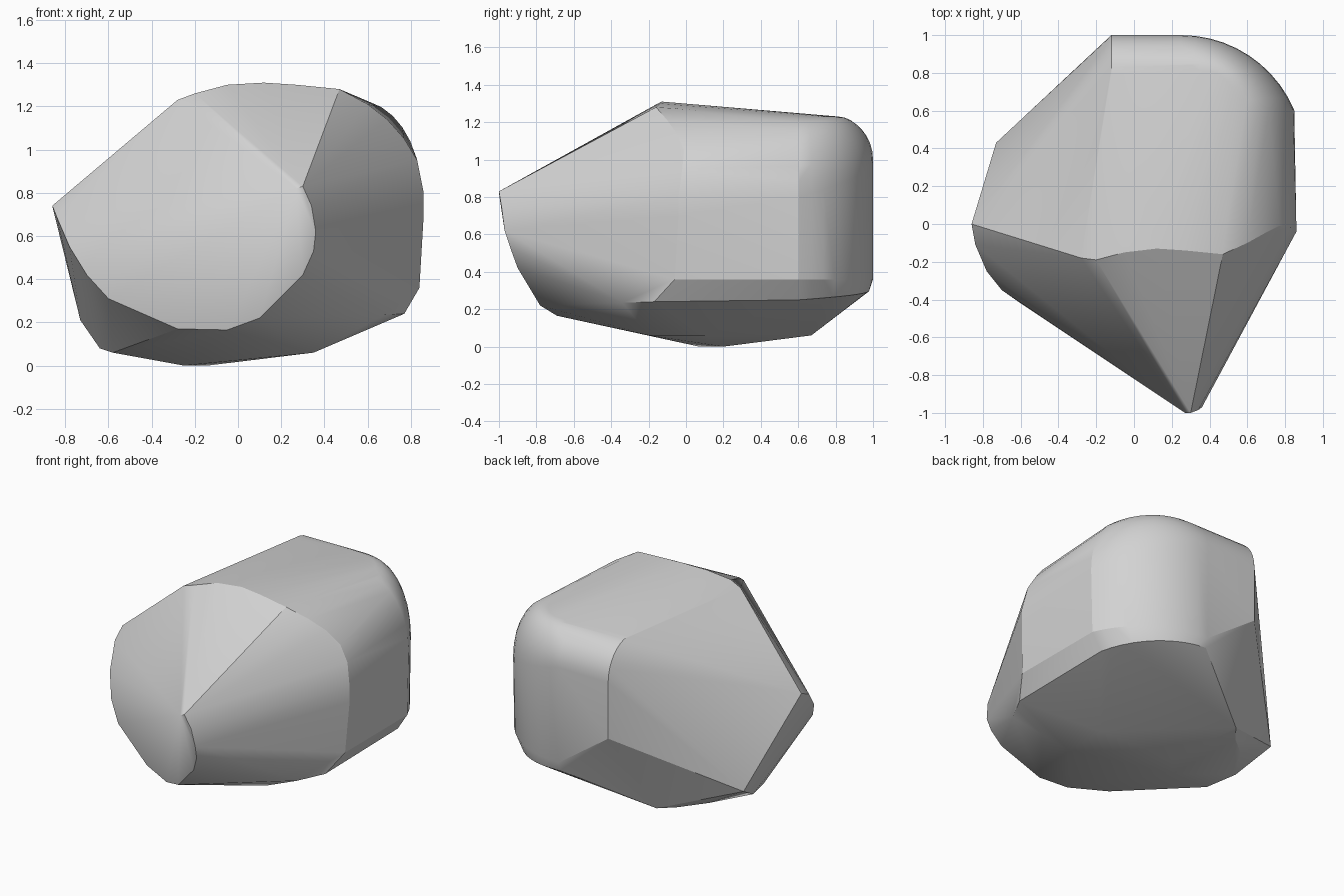
import bpy
import bmesh
from math import sin, cos, pi, radians

# Remove the default cube only
default_cube = bpy.data.objects.get("Cube")
if default_cube:
    bpy.data.objects.remove(default_cube, do_unlink=True)


def fractions(steps):
    """Evenly spaced values from zero to one."""
    return [step / steps for step in range(steps + 1)]


def blend(start, end, amount):
    """Linear blend between two numbers."""
    return start + (end - start) * amount


def rear_plan(turn):
    """Plan position on the rear bend, from the rear wall to the right side."""
    angle = radians(67) * turn
    return .25 + .65 * sin(angle), .35 + .65 * cos(angle)


def rear_corner(turn, rise):
    """Point on the rounded rear shoulder, from the wall up to the roof."""
    angle = pi / 2 * rise
    inset = 1 - cos(angle)
    x, y = rear_plan(turn)
    x -= .3 * inset * turn
    y -= .21 * inset * (1 - turn)
    z = blend(blend(1, .8, turn), 1.23, sin(angle))
    return x, y, z


def rear_foot(turn):
    """Two points where the rear wall rolls under into the bottom."""
    x, y = rear_plan(turn)
    upper = (x - .01 * turn, y, .36)
    lower = (x - .08 * turn, y - .02 * (1 - turn), .3 - .05 * turn)
    return [upper, lower]


def smooth_grey_material():
    """One plain stone grey."""
    material = bpy.data.materials.new("stone_grey")
    colour = (.65, .65, .65, 1)
    material.diffuse_color = colour
    material.use_nodes = True
    shader = material.node_tree.nodes["Principled BSDF"]
    shader.inputs["Base Color"].default_value = colour
    shader.inputs["Roughness"].default_value = .7
    return material


def build_hull(name, points, material):
    """Wrap a tight convex skin around the outline points."""
    mesh = bpy.data.meshes.new(name)
    bm = bmesh.new()
    for point in points:
        bm.verts.new(point)
    result = bmesh.ops.convex_hull(bm, input=bm.verts)
    unused = result["geom_interior"] + result["geom_unused"]
    loose = {item for item in unused if isinstance(item, bmesh.types.BMVert)}
    bmesh.ops.delete(bm, geom=list(loose), context="VERTS")
    bmesh.ops.recalc_face_normals(bm, faces=bm.faces)
    bm.to_mesh(mesh)
    bm.free()
    mesh.materials.append(material)
    body = bpy.data.objects.new(name, mesh)
    bpy.context.collection.objects.link(body)
    return body


# Rim of the large front facet, from the left point round to the tip
front_rim = [
    (-.86, 0, .74), (-.84, -.11, .69), (-.78, -.25, .55), (-.7, -.35, .42),
    (-.6, -.42, .31), (-.28, -.57, .17), (-.05, -.69, .165), (.1, -.78, .22),
    (.3, -.9, .42), (.35, -.94, .53), (.36, -.97, .62), (.34, -.985, .74),
    (.3, -1, .83), (.27, -1, .82),
]

# Front edge of the roof, running down over the right shoulder
roof_edge = [
    (-.28, -.18, 1.23), (-.2, -.19, 1.26), (-.05, -.15, 1.3),
    (.12, -.13, 1.31), (.27, -.14, 1.3), (.47, -.16, 1.28),
    (.6, -.1, 1.21), (.69, -.05, 1.14), (.77, -.01, 1.05),
    (.83, -.02, .95), (.86, -.04, .8),
]

# Underside and the lower right side
underside = [
    (-.73, .43, .21), (-.64, .2, .08), (-.58, 0, .06),
    (-.48, .44, .07), (-.33, .57, .05), (-.25, .07, 0), (-.14, .2, 0),
    (-.25, .67, .06), (.35, -.2, .06), (.35, .1, .06),
    (.68, -.34, .235), (.77, -.17, .24), (.84, -.06, .36), (.86, -.04, .7),
]

# Rounded rear shoulder with its lower roll
rear = []
for turn in fractions(10):
    rear += [rear_corner(turn, rise) for rise in fractions(8)]
    rear += rear_foot(turn)

# Straight left end of the rear wall, with its slanted lower edge
for rise in fractions(8):
    x, y, z = rear_corner(0, rise)
    rear.append((-.12, y, z))
rear.append((-.12, 1, .62))

body = build_hull(
    "stone_body",
    front_rim + roof_edge + underside + rear,
    smooth_grey_material(),
)

# Soft shading that keeps the hard creases
bpy.ops.object.select_all(action="DESELECT")
body.select_set(True)
bpy.context.view_layer.objects.active = body
bpy.ops.object.shade_smooth_by_angle(angle=radians(22))
